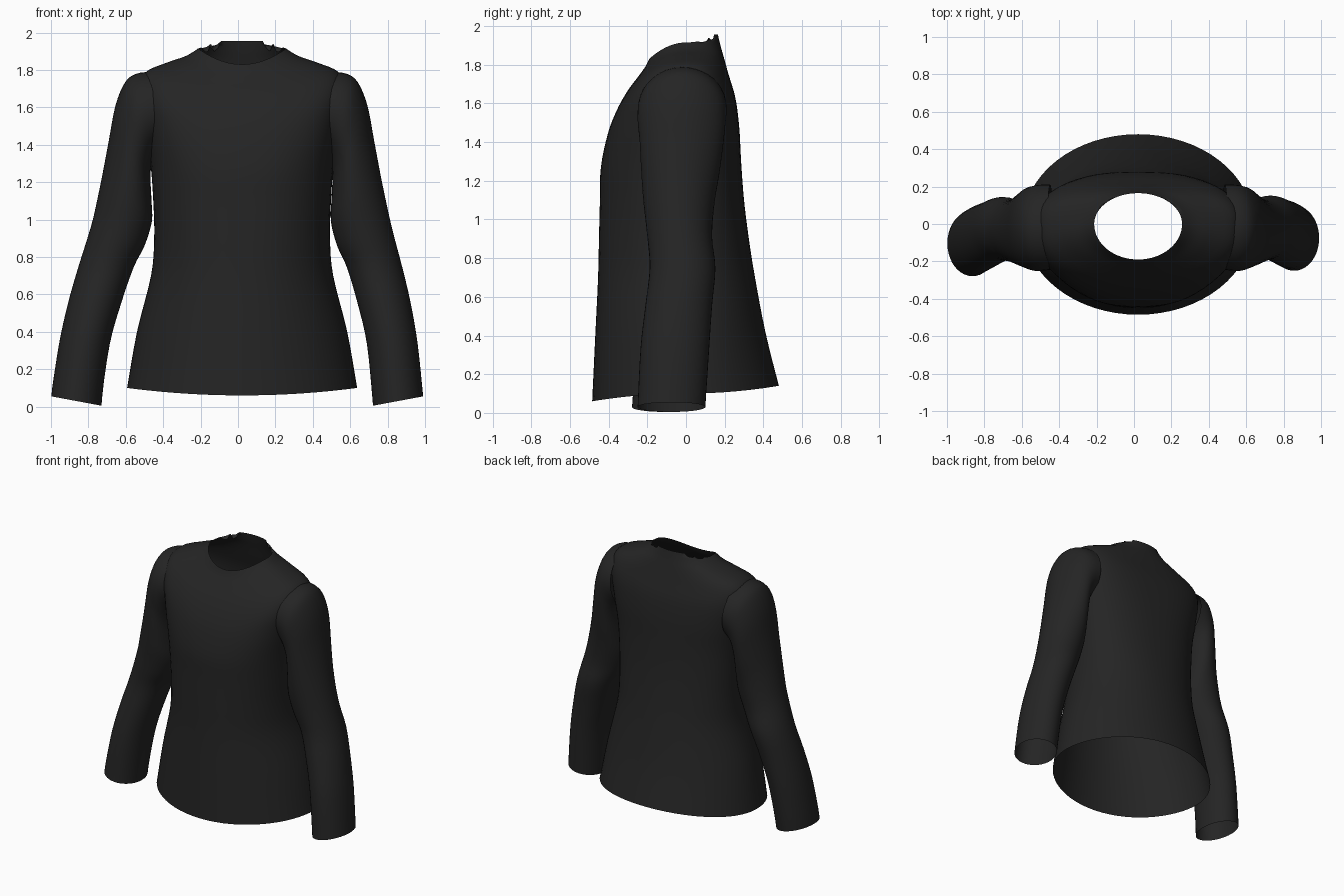
import bpy, bmesh, math

if "Cube" in bpy.data.objects:
    bpy.data.objects.remove(bpy.data.objects["Cube"])

black = bpy.data.materials.new("black cloth")
black.diffuse_color = (0.018, 0.018, 0.018, 1)
black.use_nodes = True
black.node_tree.nodes["Principled BSDF"].inputs["Base Color"].default_value = black.diffuse_color


def smooth_rows(rows, steps):
    """Catmull-Rom interpolation through rows of numbers."""
    out = []
    for i in range(len(rows) - 1):
        p0, p1, p2 = rows[max(i - 1, 0)], rows[i], rows[i + 1]
        p3 = rows[min(i + 2, len(rows) - 1)]
        for k in range(steps):
            t = k / steps
            out.append([0.5 * (2 * b + (c - a) * t + (2 * a - 5 * b + 4 * c - d) * t * t
                               + (3 * b - a - 3 * c + d) * t ** 3)
                        for a, b, c, d in zip(p0, p1, p2, p3)])
    out.append(list(rows[-1]))
    return out


def loft(name, rings, drop=None):
    """Open tube through rings of points; drop removes faces by their centre."""
    bm = bmesh.new()
    vs = [[bm.verts.new(p) for p in ring] for ring in rings]
    n = len(rings[0])
    for a, b in zip(vs, vs[1:]):
        for i in range(n):
            j = (i + 1) % n
            bm.faces.new((a[i], a[j], b[j], b[i]))
    if drop:
        bmesh.ops.delete(bm, geom=[f for f in bm.faces if drop(f.calc_center_median())],
                         context='FACES')
    bmesh.ops.recalc_face_normals(bm, faces=bm.faces)
    me = bpy.data.meshes.new(name)
    bm.to_mesh(me)
    bm.free()
    me.materials.append(black)
    for p in me.polygons:
        p.use_smooth = True
    ob = bpy.data.objects.new(name, me)
    bpy.context.collection.objects.link(ob)
    return ob


# Torso: half width, side z, front y, front z, back y, back z, squareness
CX = 0.022
torso = [
    (.615, .10, -.485, .06, .48, .14, 2.0),
    (.562, .40, -.47, .38, .41, .42, 2.0),
    (.487, .70, -.455, .69, .355, .71, 2.1),
    (.470, .90, -.45, .90, .325, .90, 2.2),
    (.475, 1.10, -.445, 1.10, .30, 1.10, 2.3),
    (.490, 1.30, -.44, 1.27, .285, 1.30, 2.4),
    (.520, 1.50, -.405, 1.44, .275, 1.48, 2.6),
    (.550, 1.68, -.36, 1.56, .255, 1.63, 2.6),
    (.520, 1.785, -.305, 1.66, .22, 1.75, 2.5),
    (.400, 1.84, -.25, 1.735, .195, 1.84, 2.3),
    (.300, 1.875, -.21, 1.79, .178, 1.90, 2.1),
    (.235, 1.915, -.19, 1.83, .165, 1.955, 2.0),
]
N = 64
rings = []
for rx, zs, yf, zf, yb, zb, e in smooth_rows(torso, 4):
    ring = []
    for i in range(N):
        a = 2 * math.pi * i / N
        c, s = math.cos(a), math.sin(a)
        x = math.copysign(abs(c) ** (2 / e), c) * rx
        ry, z1 = (yb, zb) if s > 0 else (-yf, zf)
        y = math.copysign(abs(s) ** (2 / e), s) * ry
        ring.append((CX + x, y, zs + (z1 - zs) * s * s))
    rings.append(ring)

# Ragged neckline: raised flap at the back with notches beside it
notch = {0: 1.955, 1: 1.955, 2: 1.955, 3: 1.955, 4: 1.955, 5: 1.955, 6: 1.915,
         7: 1.90, 8: 1.94, 9: 1.90, 10: 1.895, 11: 1.905}
for d, z in notch.items():
    for i in (N // 4 - d, N // 4 + d):
        x, y, _ = rings[-1][i]
        rings[-1][i] = (x, y, z)


def in_armhole(c):
    return abs(c.x - CX) > .44 and abs(c.y + .02) < .15 and 1.43 < c.z < 1.72


loft("shirt_body", rings, in_armhole)

# Sleeve: outer x, outer z, inner x, inner z, front y, back y
sleeve = [
    (.50, 1.79, .47, 1.37, -.245, .21),
    (.58, 1.78, .485, 1.34, -.25, .21),
    (.64, 1.735, .50, 1.29, -.25, .205),
    (.692, 1.61, .505, 1.22, -.24, .195),
    (.73, 1.41, .50, 1.11, -.232, .175),
    (.772, 1.19, .497, .99, -.22, .148),
    (.822, .96, .53, .86, -.20, .135),
    (.877, .75, .582, .745, -.188, .152),
    (.922, .56, .64, .55, -.21, .135),
    (.96, .34, .69, .33, -.235, .12),
    (.99, .055, .722, .005, -.25, .10),
]
M = 40
for side in ("right", "left"):
    rings = []
    for ox, oz, ix, iz, yf, yb in smooth_rows(sleeve, 4):
        ring = []
        for i in range(M):
            a = 2 * math.pi * i / M
            c, s = math.cos(a), math.sin(a)
            x = (ox + ix) / 2 + c * (ox - ix) / 2
            y = (yf + yb) / 2 + s * (yb - yf) / 2
            z = (oz + iz) / 2 + c * (oz - iz) / 2
            if side == "left":
                x = -x + .045 * min(max((z - .1) / .9, 0), 1) - .008
                y -= .03 * min(max(1 - z, 0), 1)
            ring.append((x, y, z))
        rings.append(ring)
    loft(side + "_sleeve", rings)
